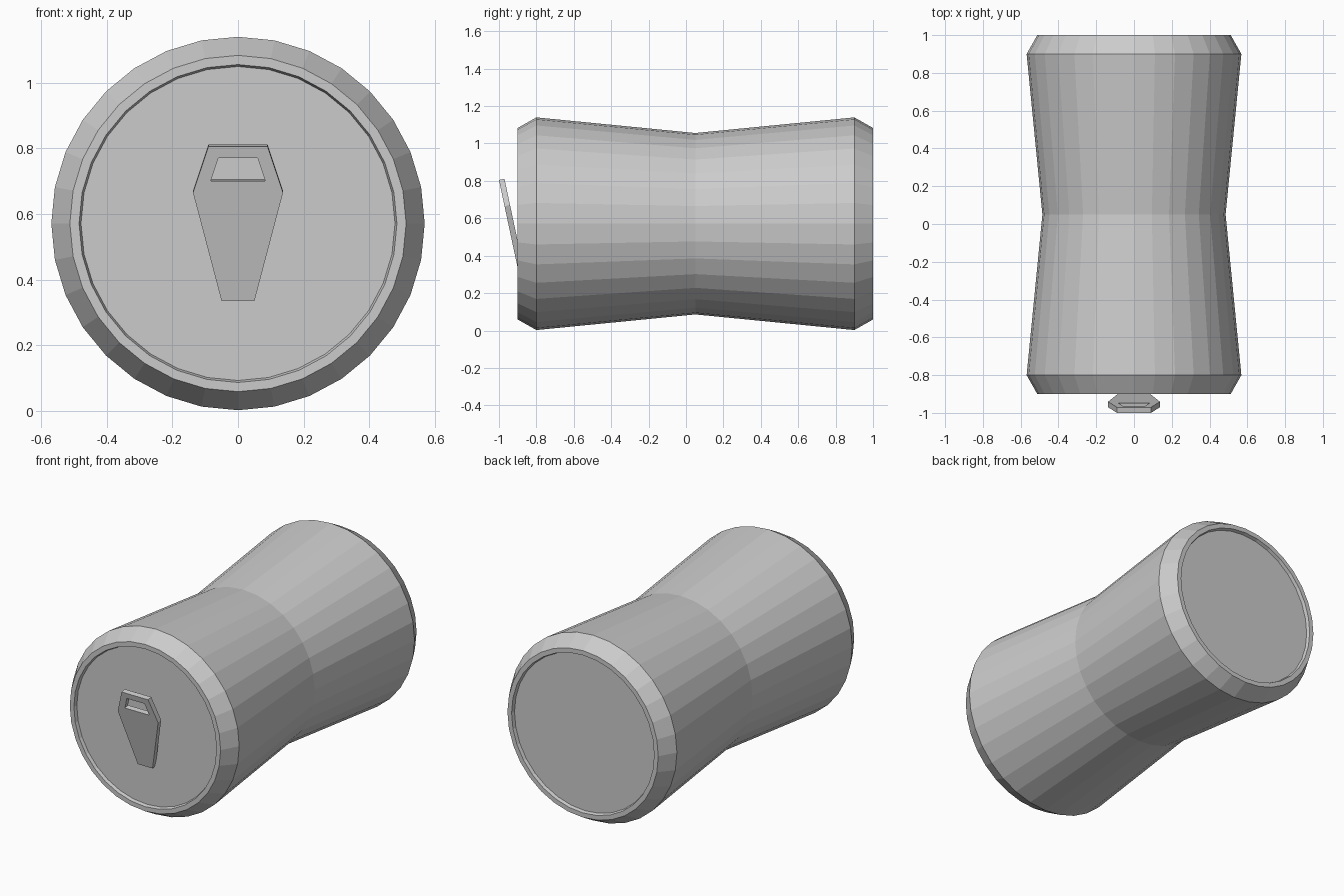
import bpy, bmesh, math
from mathutils import Vector

if "Cube" in bpy.data.objects:
    bpy.data.objects.remove(bpy.data.objects["Cube"])

SIDES = 32
CENTRE_Z = 0.571

metal = bpy.data.materials.new("grey metal")
metal.diffuse_color = (0.6, 0.6, 0.6, 1)
metal.use_nodes = True
metal.node_tree.nodes["Principled BSDF"].inputs["Base Color"].default_value = metal.diffuse_color


def finish(bm, name):
    bmesh.ops.recalc_face_normals(bm, faces=bm.faces)
    me = bpy.data.meshes.new(name)
    bm.to_mesh(me)
    bm.free()
    me.materials.append(metal)
    ob = bpy.data.objects.new(name, me)
    bpy.context.collection.objects.link(ob)
    return ob


# Can body: (y, radius) rings with recessed lids at both ends
profile = [(-0.88, 0.478), (-0.90, 0.484), (-0.90, 0.512), (-0.80, 0.5685),
           (0.05, 0.485), (0.90, 0.5685), (1.0, 0.512), (1.0, 0.484), (0.98, 0.478)]
bm = bmesh.new()
rings = []
for y, r in profile:
    angles = [2 * math.pi * i / SIDES for i in range(SIDES)]
    rings.append([bm.verts.new((r * math.sin(a), y, CENTRE_Z + r * math.cos(a))) for a in angles])
for a, b in zip(rings, rings[1:]):
    for i in range(SIDES):
        j = (i + 1) % SIDES
        bm.faces.new((a[i], a[j], b[j], b[i]))
bm.faces.new(rings[0])
bm.faces.new(rings[-1])
finish(bm, "can_body")

# Pull tab: tilted hexagonal plate with a finger hole
outline = [(-0.09, 0.805), (0.09, 0.805), (0.137, 0.665), (0.05, 0.335), (-0.05, 0.335), (-0.137, 0.665)]
hole = [(-0.06, 0.77), (0.06, 0.77), (0.083, 0.70), (-0.083, 0.70)]
slope = 0.1 / 0.47
back = Vector((0, 1, slope)).normalized() * 0.03
bm = bmesh.new()


def loop(points, offset):
    return [bm.verts.new(Vector((x, -0.90 - (z - 0.335) * slope, z)) + offset) for x, z in points]


sheets = []
for offset in (Vector(), back):
    o, h = loop(outline, offset), loop(hole, offset)
    for f in ((o[0], o[1], h[1], h[0]), (o[1], o[2], h[2], h[1]), (o[2], o[3], o[4], o[5], h[3], h[2]),
              (o[5], o[0], h[0], h[3])):
        bm.faces.new(f)
    sheets.append((o, h))
for a, b in zip(*sheets):
    for i in range(len(a)):
        j = (i + 1) % len(a)
        bm.faces.new((a[i], a[j], b[j], b[i]))
finish(bm, "pull_tab")
